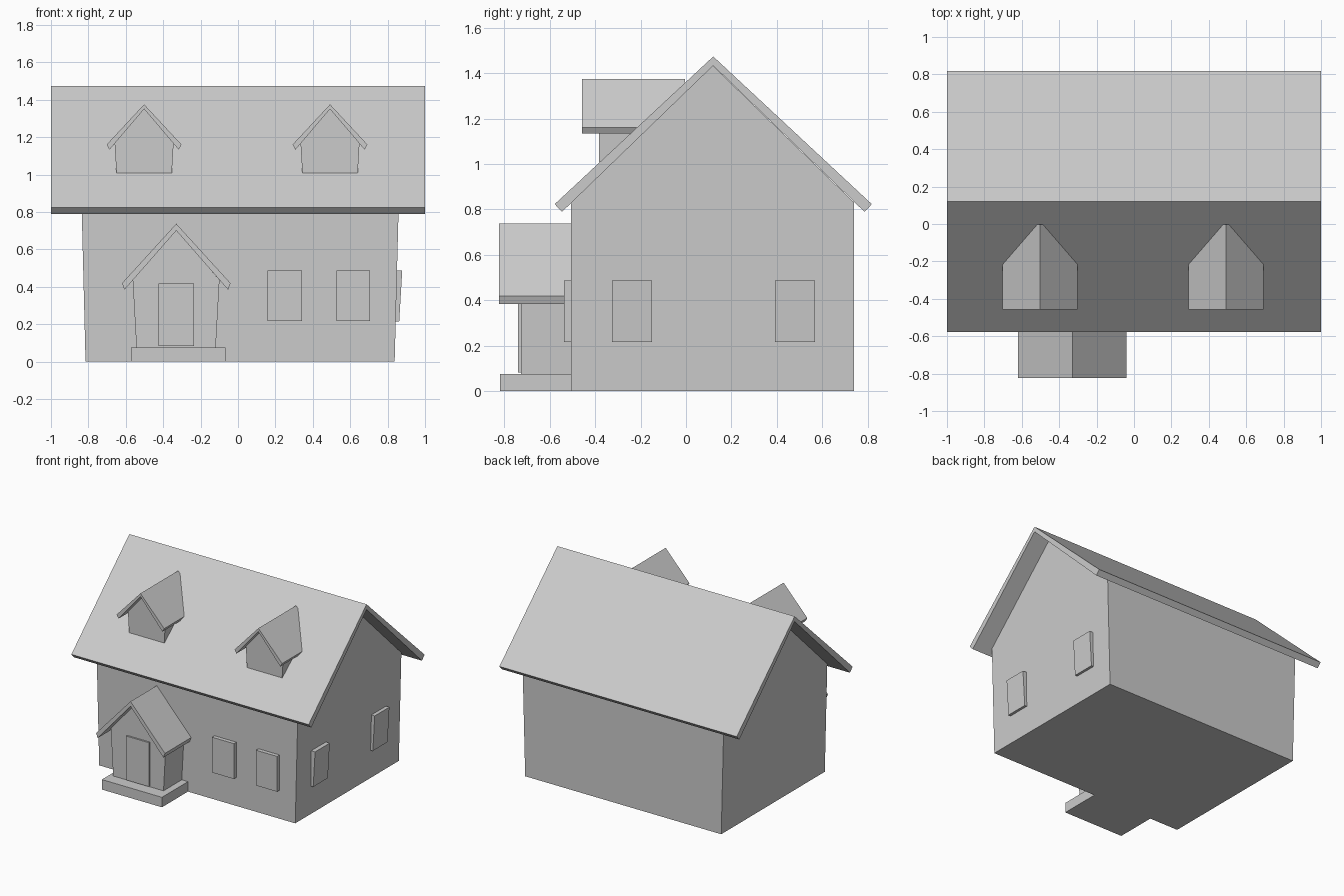
import bpy
import bmesh

cube = bpy.data.objects.get("Cube")
if cube:
    bpy.data.objects.remove(cube, do_unlink=True)

grey = bpy.data.materials.new("plain grey")
grey.use_nodes = True
colour = (0.6, 0.6, 0.6, 1)
grey.diffuse_color = colour
grey.node_tree.nodes["Principled BSDF"].inputs["Base Color"].default_value = colour


def prism(name, start, end):
    """Join two matching outlines into a closed solid."""
    bm = bmesh.new()
    a = [bm.verts.new(p) for p in start]
    b = [bm.verts.new(p) for p in end]
    bm.faces.new(a)
    bm.faces.new(b[::-1])
    for i in range(len(a)):
        j = (i + 1) % len(a)
        bm.faces.new((a[j], a[i], b[i], b[j]))
    bmesh.ops.recalc_face_normals(bm, faces=bm.faces)
    mesh = bpy.data.meshes.new(name)
    bm.to_mesh(mesh)
    bm.free()
    mesh.materials.append(grey)
    obj = bpy.data.objects.new(name, mesh)
    bpy.context.collection.objects.link(obj)
    return obj


def box(name, x, y, z, lean=0):
    """Box from ranges; lean moves its top along x."""
    def ring(h, dx):
        return [(x[0] + dx, y[0], h), (x[1] + dx, y[0], h),
                (x[1] + dx, y[1], h), (x[0] + dx, y[1], h)]
    return prism(name, ring(z[0], 0), ring(z[1], lean))


def along_y(name, outline, y0, y1):
    return prism(name, [(x, y0, z) for x, z in outline],
                 [(x, y1, z) for x, z in outline])


def along_x(name, outline, x0, x1):
    return prism(name, [(x0, y, z) for y, z in outline],
                 [(x1, y, z) for y, z in outline])


def chevron(c, outer, inner, top, under, eave, lip):
    """Outline of a pitched roof of even slope on both sides."""
    return [(c - outer, eave), (c, top), (c + outer, eave),
            (c + inner, lip), (c, under), (c - inner, lip)]


def gable(c, foot, wall, base, eave, peak):
    """Outline of a gabled wall, a little narrower at the foot."""
    return [(c - foot, base), (c + foot, base), (c + wall, eave),
            (c, peak), (c - wall, eave)]


# Main house, tapering slightly towards the ground
main = [(-0.507, 0), (0.74, 0), (0.74, 0.83), (0.117, 1.434), (-0.507, 0.828)]
house = along_x("house_walls", main, -0.836, 0.859)
for v in house.data.vertices:
    if v.co.z < 0.01:
        v.co.x *= 0.975
along_x("main_roof", chevron(0.12, 0.698, 0.666, 1.473, 1.433, 0.823, 0.789), -1, 1)

# Entrance porch
along_y("porch_walls", gable(-0.331, 0.212, 0.232, 0.076, 0.436, 0.702), -0.727, -0.45)
along_y("porch_roof", chevron(-0.33, 0.29, 0.277, 0.737, 0.7, 0.419, 0.384), -0.823, -0.45)
box("porch_step", (-0.573, -0.067), (-0.82, -0.5), (0, 0.076))
box("front_door", (-0.425, -0.234), (-0.74, -0.72), (0.082, 0.417))

# Roof dormers
for side, c in (("right", -0.502), ("left", 0.492)):
    along_y(side + "_dormer_walls",
            gable(c, 0.148, 0.158, 1.008, 1.175, 1.352), -0.383, -0.06)
    along_y(side + "_dormer_roof",
            chevron(c, 0.2, 0.185, 1.375, 1.35, 1.16, 1.133), -0.458, -0.004)

# Windows on the front and on the left side
for i, x in enumerate(((0.158, 0.341), (0.527, 0.705))):
    box(f"front_window_{i + 1}", x, (-0.537, -0.49), (0.217, 0.486))
for i, y in enumerate(((-0.326, -0.15), (0.392, 0.569))):
    box(f"side_window_{i + 1}", (0.82, 0.862), y, (0.215, 0.486), 0.016)
